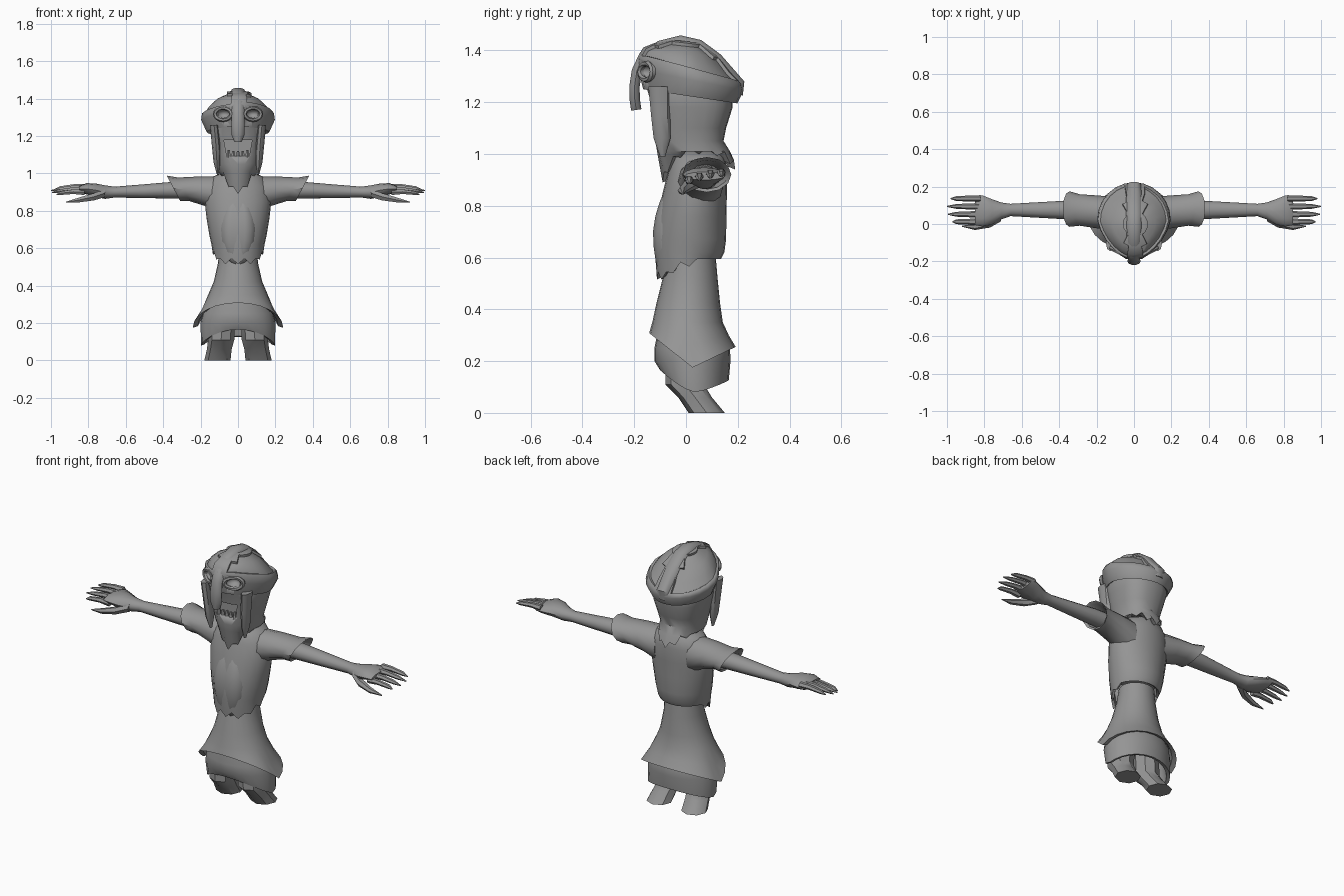
import bpy, bmesh, math
from mathutils import Vector

if "Cube" in bpy.data.objects:
    bpy.data.objects.remove(bpy.data.objects["Cube"])

grey = bpy.data.materials.new("plain grey")
grey.diffuse_color = (0.3, 0.3, 0.3, 1)
grey.use_nodes = True
grey.node_tree.nodes["Principled BSDF"].inputs["Base Color"].default_value = grey.diffuse_color


def finish(name, bm, mirror=False, angle=40):
    bmesh.ops.recalc_face_normals(bm, faces=bm.faces)
    me = bpy.data.meshes.new(name)
    bm.to_mesh(me)
    bm.free()
    me.materials.append(grey)
    ob = bpy.data.objects.new(name, me)
    bpy.context.collection.objects.link(ob)
    bpy.ops.object.select_all(action='DESELECT')
    ob.select_set(True)
    bpy.context.view_layer.objects.active = ob
    bpy.ops.object.shade_smooth_by_angle(angle=math.radians(angle))
    if mirror:
        ob.modifiers.new("mirror", 'MIRROR')
    return ob


def loft(rings):
    """Skin a list of point rings and cap both ends."""
    bm = bmesh.new()
    vs = [[bm.verts.new(p) for p in r] for r in rings]
    n = len(vs[0])
    for a, b in zip(vs, vs[1:]):
        for i in range(n):
            bm.faces.new((a[i], a[(i + 1) % n], b[(i + 1) % n], b[i]))
    bm.faces.new(vs[0])
    bm.faces.new(vs[-1])
    return bm


def level(z, rx, y0, y1, n=24, egg=0.0, power=1.0, cx=0.0):
    """Ring around the z axis; z may be a function of (angle, index, y)."""
    pts = []
    for i in range(n):
        a = 2 * math.pi * i / n
        c, s = math.cos(a), math.sin(a)
        x = cx + rx * math.copysign(abs(c) ** power, c) * (1 - egg * max(0, -s))
        y = (y0 + y1) / 2 + (y1 - y0) / 2 * math.copysign(abs(s) ** power, s)
        pts.append((x, y, z(a, i, y) if callable(z) else z))
    return pts


def across(x, y, z, ry, rz, slant=0.0, n=12):
    """Ring around the x axis."""
    ang = [2 * math.pi * i / n for i in range(n)]
    return [(x + slant * math.sin(a), y + ry * math.cos(a), z + rz * math.sin(a)) for a in ang]


def hem(front, side, back, zig=0.0, sharp=1.0):
    """Hem height that runs from front over side to back."""
    def f(a, i, y):
        s = math.sin(a)
        end = front if s < 0 else back
        return side + (end - side) * abs(s) ** sharp + zig * (i % 2)
    return f


def ball(name, loc, scale, mirror=False):
    bm = bmesh.new()
    bmesh.ops.create_uvsphere(bm, u_segments=16, v_segments=10, radius=1)
    for v in bm.verts:
        v.co = Vector([v.co[k] * scale[k] + loc[k] for k in range(3)])
    return finish(name, bm, mirror)


def cut(ob, cutter):
    cutter.hide_render = True
    cutter.hide_viewport = True
    m = ob.modifiers.new("cut", 'BOOLEAN')
    m.operation = 'DIFFERENCE'
    m.object = cutter


# Legs, leaning backwards and cut flat at the ground
finish("legs", loft([
    level(0.0, 0.07, 0.01, 0.15, 8, cx=0.11),
    level(0.06, 0.066, -0.03, 0.10, 8, cx=0.10),
    level(0.11, 0.07, -0.08, 0.07, 8, cx=0.09),
    level(0.22, 0.07, -0.08, 0.07, 8, cx=0.085)]), True)

# Underskirt and overskirt with pointed hems
low = hem(0.165, 0.08, 0.125, sharp=1.4)
finish("underskirt", loft([
    level(0.36, 0.14, -0.10, 0.12),
    level(0.25, 0.19, -0.122, 0.17),
    level(0.20, 0.20, -0.122, 0.172),
    level(low, 0.198, -0.10, 0.165),
    level(lambda a, i, y: low(a, i, y) + 0.005, 0.18, -0.085, 0.145),
    level(0.22, 0.16, -0.07, 0.13)]))
high = hem(0.308, 0.175, 0.255)
finish("overskirt", loft([
    level(0.60, 0.10, -0.07, 0.115),
    level(0.52, 0.107, -0.09, 0.122),
    level(0.42, 0.13, -0.115, 0.132),
    level(0.35, 0.16, -0.13, 0.142),
    level(hem(0.33, 0.26, 0.30), 0.197, -0.136, 0.165),
    level(high, 0.242, -0.142, 0.192),
    level(lambda a, i, y: high(a, i, y) + 0.008, 0.215, -0.12, 0.17),
    level(0.36, 0.12, -0.10, 0.12)]))


# Shirt, with low front flaps and a raised back hem
def shirt_hem(a, i, y):
    s = math.sin(a)
    if s >= 0.1:
        return 0.595
    return 0.515 + (0.03 if i % 2 else 0) + 0.05 * (1 + s) * (s > -0.6)


finish("shirt", loft([
    level(1.01, 0.07, -0.03, 0.13),
    level(0.985, 0.13, -0.05, 0.15),
    level(0.93, 0.17, -0.07, 0.16),
    level(0.85, 0.178, -0.09, 0.158),
    level(0.76, 0.168, -0.11, 0.156),
    level(0.67, 0.153, -0.12, 0.155),
    level(0.62, 0.142, -0.12, 0.148),
    level(shirt_hem, 0.134, -0.112, 0.135),
    level(lambda a, i, y: shirt_hem(a, i, y) + 0.008, 0.12, -0.098, 0.122),
    level(0.64, 0.11, -0.09, 0.115)]))

# Belly panel, pointed at the top and creased down the middle
panel = ball("belly_panel", (0, -0.072, 0.70), (0.097, 0.06, 0.195))
for v in panel.data.vertices:
    if abs(v.co.x) < 0.005:
        v.co.y += 0.012
    v.co.y += max(0, v.co.z - 0.72) * 0.16

# Sleeves flaring to a slanted open cuff
finish("sleeves", loft([
    across(0.10, 0.055, 0.885, 0.09, 0.10),
    across(0.20, 0.065, 0.905, 0.088, 0.078, 0.02),
    across(0.29, 0.075, 0.915, 0.084, 0.063, 0.03),
    across(0.345, 0.08, 0.92, 0.095, 0.068, 0.036),
    across(0.335, 0.08, 0.92, 0.082, 0.056, 0.03),
    across(0.25, 0.075, 0.915, 0.06, 0.045, 0.02)]), True)

# Arms running into the palms
finish("arms", loft([
    across(0.22, 0.075, 0.91, 0.052, 0.048),
    across(0.36, 0.075, 0.91, 0.05, 0.044),
    across(0.50, 0.075, 0.905, 0.042, 0.037),
    across(0.66, 0.075, 0.90, 0.033, 0.029),
    across(0.71, 0.07, 0.90, 0.045, 0.036),
    across(0.76, 0.065, 0.91, 0.068, 0.036),
    across(0.81, 0.07, 0.918, 0.083, 0.030),
    across(0.85, 0.072, 0.915, 0.078, 0.016)]), True)

# Four tapering fingers and a thumb
for k, (y, z, tip) in enumerate([(0.012, 0.900, 0.97), (0.052, 0.912, 0.995),
                                 (0.094, 0.922, 1.0), (0.136, 0.928, 0.98)]):
    finish("finger_%d" % (k + 1), loft([
        across(0.82, y, z, 0.018, 0.018, n=6),
        across(0.88, y, z + 0.002, 0.016, 0.014, n=6),
        across(0.95, y, z - 0.006, 0.013, 0.011, n=6),
        across(tip, y, z - 0.014, 0.003, 0.003, n=6)]), True)
finish("thumb", loft([
    across(0.71, 0.045, 0.895, 0.03, 0.025, n=6),
    across(0.77, 0.005, 0.875, 0.024, 0.022, n=6),
    across(0.85, -0.015, 0.858, 0.017, 0.015, n=6),
    across(0.92, -0.012, 0.846, 0.003, 0.003, n=6)]), True)


# Head, with hair and beard ending in jagged points
def beard(a, i, y):
    s = math.sin(a)
    drop = 0.11 if s < 0 else 0.06
    return 1.0 - drop * abs(s) ** 3 + 0.03 * (i % 2)


head = finish("head", loft([
    level(1.35, 0.10, -0.10, 0.10),
    level(1.25, 0.15, -0.15, 0.18, power=0.85),
    level(1.18, 0.142, -0.13, 0.18, power=0.8),
    level(1.10, 0.125, -0.118, 0.155, power=0.8),
    level(1.05, 0.115, -0.118, 0.145, power=0.85),
    level(1.01, 0.115, -0.112, 0.17),
    level(beard, 0.10, -0.09, 0.19),
    level(lambda a, i, y: beard(a, i, y) + 0.01, 0.08, -0.065, 0.165),
    level(1.03, 0.06, -0.04, 0.10)]))
bm = bmesh.new()
bmesh.ops.create_cube(bm, size=1)
for v in bm.verts:
    v.co = Vector((v.co.x * (0.15 if v.co.z > 0 else 0.12), v.co.y * 0.2 - 0.17, v.co.z * 0.085 + 1.135))
cut(head, finish("mouth_cutter", bm))

# Lower teeth, taller at the corners
bm = bmesh.new()
for k in range(-2, 3):
    r = bmesh.ops.create_cone(bm, cap_ends=True, segments=6, radius1=0.013, radius2=0.007,
                              depth=0.04 if abs(k) == 2 else 0.028)
    bmesh.ops.translate(bm, verts=r["verts"], vec=(k * 0.025, -0.1, 1.105))
finish("teeth", bm)

# Cheek locks hanging beside the mouth
finish("cheek_locks", loft([
    level(1.26, 0.022, -0.145, -0.06, 8, cx=0.128),
    level(1.15, 0.022, -0.135, -0.06, 8, cx=0.118),
    level(1.06, 0.018, -0.125, -0.06, 8, cx=0.113),
    level(0.99, 0.004, -0.10, -0.08, 8, cx=0.108)]), True)


# Helmet dome, tilted down towards the back, with sunk side panels
def tilt(z, k):
    return lambda a, i, y: z - k * y


bm = loft([
    level(tilt(1.24, 0.10), 0.15, -0.13, 0.17, egg=0.1),
    level(tilt(1.225, 0.15), 0.168, -0.165, 0.198, egg=0.15),
    level(tilt(1.29, 0.20), 0.197, -0.185, 0.223, egg=0.22),
    level(tilt(1.325, 0.25), 0.192, -0.188, 0.217, egg=0.22),
    level(tilt(1.365, 0.28), 0.165, -0.165, 0.175, egg=0.18),
    level(tilt(1.405, 0.2), 0.122, -0.12, 0.125, egg=0.1),
    level(tilt(1.435, 0.1), 0.06, -0.06, 0.06)])
bm.faces.ensure_lookup_table()
for side in (-1, 1):
    region = [f for f in bm.faces if len(f.verts) == 4 and f.calc_center_median().x * side > 0.035
              and f.calc_center_median().z + 0.25 * f.calc_center_median().y > 1.335]
    bmesh.ops.inset_region(bm, faces=region, thickness=0.015, depth=0.0)
    bmesh.ops.inset_region(bm, faces=region, thickness=0.004, depth=-0.012)
helmet = finish("helmet", bm)
cut(helmet, ball("eye_cutter", (0.078, -0.165, 1.318), (0.040, 0.05, 0.028), True))

# Raised rims around the eye holes
bm = bmesh.new()
rim = [[bm.verts.new((0.08 + (0.043 + 0.011 * math.cos(t)) * math.cos(a),
                      -0.152 + 0.55 * (0.043 * math.cos(a)) + 0.013 * math.sin(t),
                      1.318 + (0.032 + 0.011 * math.cos(t)) * math.sin(a)))
        for t in [math.tau * j / 6 for j in range(6)]]
       for a in [math.tau * i / 16 for i in range(16)]]
for i in range(16):
    for j in range(6):
        i2, j2 = (i + 1) % 16, (j + 1) % 6
        bm.faces.new((rim[i][j], rim[i2][j], rim[i2][j2], rim[i][j2]))
finish("eye_rims", bm, True)

# Ridge over the helmet that continues into the nose guard
path = [Vector((0, y, z)) for y, z in [
    (0.20, 1.23), (0.208, 1.27), (0.12, 1.37), (0.05, 1.422), (-0.02, 1.438), (-0.10, 1.418),
    (-0.165, 1.375), (-0.19, 1.32), (-0.199, 1.26), (-0.198, 1.21), (-0.192, 1.17)]]
width = [0.03, 0.04, 0.042, 0.042, 0.04, 0.038, 0.036, 0.033, 0.036, 0.036, 0.02]
rings = []
for i, p in enumerate(path):
    d = (path[min(i + 1, len(path) - 1)] - path[max(i - 1, 0)]).normalized()
    up = Vector((1, 0, 0)).cross(d)
    rings.append([p + Vector((width[i] * math.cos(a), 0, 0)) + up * 0.021 * math.sin(a)
                  for a in [math.tau * k / 10 for k in range(10)]])
finish("ridge_and_nose_guard", loft(rings))
